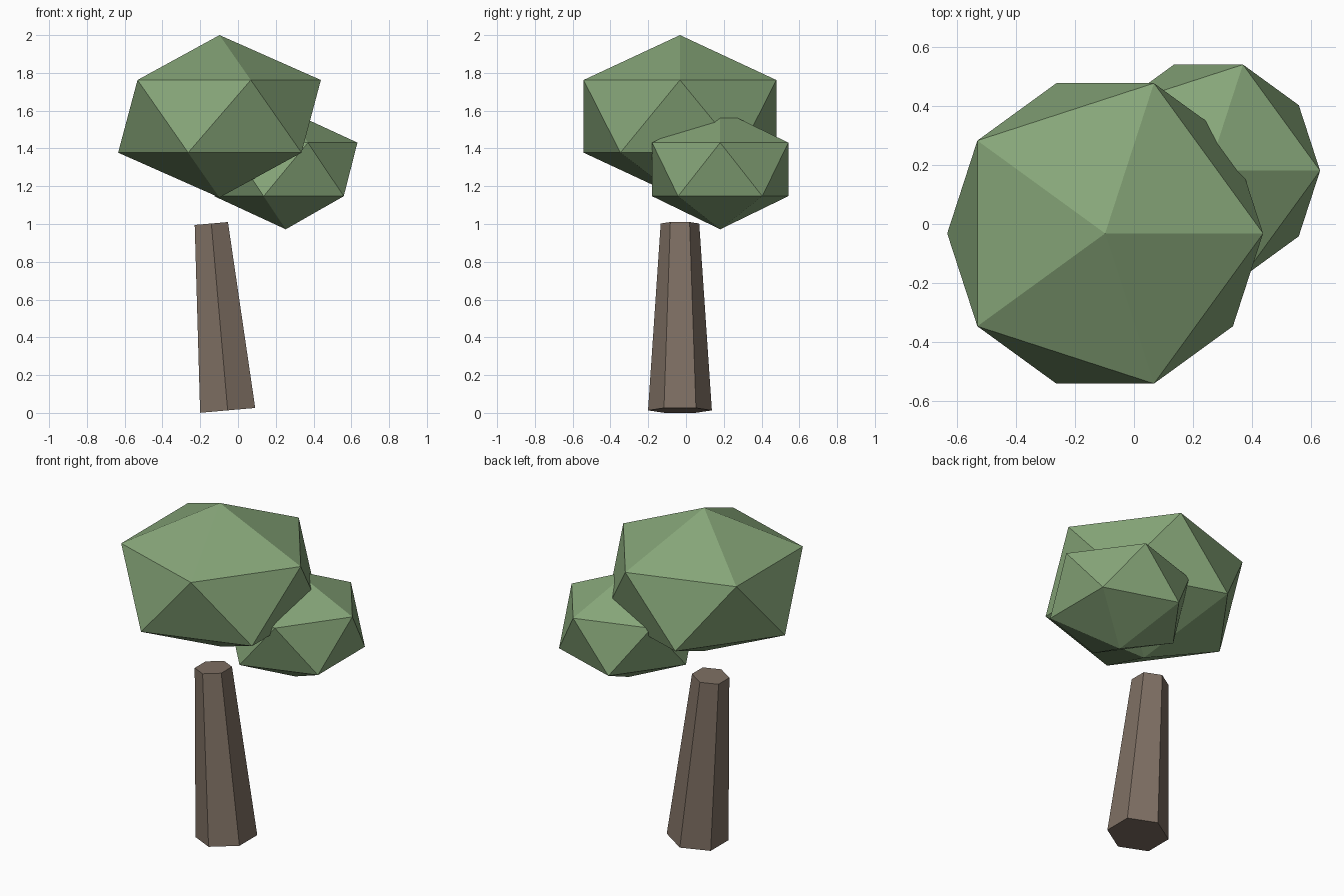
import bpy, math

if "Cube" in bpy.data.objects:
    bpy.data.objects.remove(bpy.data.objects["Cube"])


def material(name, color):
    m = bpy.data.materials.new(name)
    m.diffuse_color = (*color, 1)
    m.use_nodes = True
    m.node_tree.nodes["Principled BSDF"].inputs["Base Color"].default_value = m.diffuse_color
    return m


leaf = material("leaf_green", (0.24, 0.38, 0.19))
bark = material("bark_brown", (0.21, 0.16, 0.125))


# Foliage: squashed icosahedra
def foliage(name, loc, radius, height):
    bpy.ops.mesh.primitive_ico_sphere_add(subdivisions=1, radius=1, location=loc)
    ob = bpy.context.object
    ob.name = name
    ob.scale = (radius, radius, height)
    ob.data.materials.append(leaf)


foliage("large_foliage", (-0.098, -0.032, 1.57), 0.6, 0.43)
foliage("small_foliage", (0.253, 0.181, 1.289), 0.424, 0.317)

# Trunk: tapered hexagonal prism, leaning slightly to the left
bpy.ops.mesh.primitive_cone_add(vertices=6, radius1=0.169, radius2=0.102, depth=0.993,
                                location=(-0.098, -0.032, 0.508),
                                rotation=(0, math.radians(-5), 0))
trunk = bpy.context.object
trunk.name = "trunk"
trunk.data.materials.append(bark)
